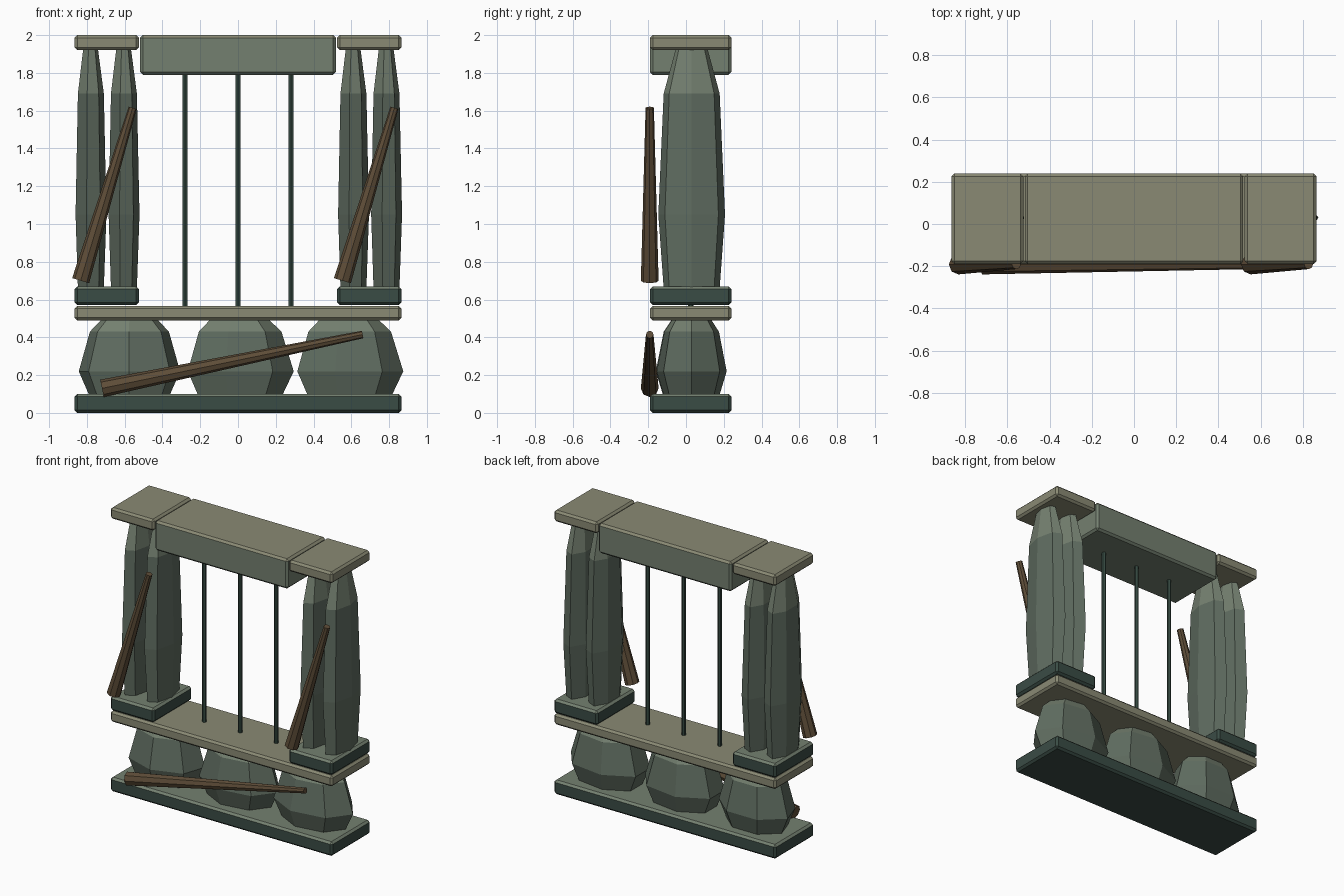
import bpy, bmesh
from math import cos, sin, tau
from mathutils import Vector

if "Cube" in bpy.data.objects:
    bpy.data.objects.remove(bpy.data.objects["Cube"])


def mat(name, hex_code):
    rgb = [int(hex_code[i:i + 2], 16) / 255 for i in (0, 2, 4)]
    m = bpy.data.materials.new(name)
    m.diffuse_color = [((c + 0.055) / 1.055) ** 2.4 for c in rgb] + [1]
    m.use_nodes = True
    m.node_tree.nodes["Principled BSDF"].inputs["Base Color"].default_value = m.diffuse_color
    return m


BEIGE = mat("pale_stone", "8A8A74")
MOSS = mat("mossy_stone", "748070")
ROCK = mat("grey_green_stone", "5F6C60")
DARK = mat("dark_stone", "3A4C45")
IRON = mat("iron", "344840")
WOOD = mat("wood", "5E4D38")
CY = 0.025  # depth centre of the stonework


def finish(name, bm, mats):
    bmesh.ops.recalc_face_normals(bm, faces=bm.faces)
    me = bpy.data.meshes.new(name)
    bm.to_mesh(me)
    bm.free()
    for m in mats:
        me.materials.append(m)
    ob = bpy.data.objects.new(name, me)
    bpy.context.collection.objects.link(ob)
    return ob


def slab(name, x0, x1, z0, z1, side, top):
    """Chamfered block with its own colour on the top face."""
    bm = bmesh.new()
    bmesh.ops.create_cube(bm, size=1)
    for v in bm.verts:
        v.co = ((x0 + x1) / 2 + v.co.x * (x1 - x0), CY + v.co.y * 0.43,
                (z0 + z1) / 2 + v.co.z * (z1 - z0))
    for f in bm.faces:
        f.material_index = int(f.normal.z > 0.5)
    ob = finish(name, bm, [side, top])
    bev = ob.modifiers.new("chamfer", 'BEVEL')
    bev.width, bev.segments = 0.014, 1


def faceted(name, x, rx, ry, profile, turn=0.0, sides=7):
    """Stack of seven-sided rings: profile is (height, scale)."""
    bm = bmesh.new()
    rings = [[bm.verts.new((x + rx * s * cos(turn + tau * i / sides),
                            0.03 + ry * s * sin(turn + tau * i / sides), z))
              for i in range(sides)] for z, s in profile]
    for k, (a, b) in enumerate(zip(rings, rings[1:])):
        for i in range(sides):
            j = (i + 1) % sides
            f = bm.faces.new((a[i], a[j], b[j], b[i]))
            f.material_index = int(k == len(rings) - 2)
    bm.faces.new(rings[0][::-1])
    bm.faces.new(rings[-1]).material_index = 1
    finish(name, bm, [ROCK, MOSS])


def rod(name, p0, p1, r0, r1, sides, material):
    """Straight tapered rod between two points."""
    p0, p1 = Vector(p0), Vector(p1)
    d = p1 - p0
    bm = bmesh.new()
    bmesh.ops.create_cone(bm, cap_ends=True, segments=sides, radius1=r0,
                          radius2=r1, depth=d.length)
    ob = finish(name, bm, [material])
    ob.location = (p0 + p1) / 2
    ob.rotation_mode = 'QUATERNION'
    ob.rotation_quaternion = d.to_track_quat('Z', 'Y')


# Horizontal slabs
slab("base", -0.865, 0.865, 0.0, 0.10, DARK, MOSS)
slab("sill", -0.865, 0.865, 0.49, 0.567, BEIGE, BEIGE)
slab("lintel", -0.518, 0.518, 1.79, 2.0, MOSS, BEIGE)

# Boulders between base and sill
for i, x in enumerate((-0.575, 0, 0.58)):
    faceted(f"boulder_{i + 1}", x, 0.275 if i == 0 else 0.295, 0.19,
            [(0.09, 0.79), (0.22, 1), (0.43, 0.78), (0.495, 0.55)],
            turn=0.22 if i == 0 else 0)

# Paired columns with plinth, cap and leaning beam on each side
for s, side in ((-1, "left"), (1, "right")):
    x0, x1 = sorted((s * 0.525, s * 0.865))
    slab(f"{side}_plinth", x0, x1, 0.57, 0.67, DARK, MOSS)
    slab(f"{side}_cap", x0, x1, 1.92, 2.0, BEIGE, BEIGE)
    for n, dx in enumerate((-0.0875, 0.0875)):
        faceted(f"{side}_column_{n + 1}", s * 0.695 + dx, 0.086, 0.181,
                [(0.66, 0.84), (1.05, 1), (1.69, 0.84), (1.925, 0.48)])
    bx = s * 0.693
    rod(f"{side}_leaning_beam", (bx - 0.14, -0.192, 0.70),
        (bx + 0.135, -0.192, 1.615), 0.047, 0.022, 8, WOOD)

# Fallen beam across the boulders
rod("fallen_beam", (-0.72, -0.192, 0.13), (0.66, -0.192, 0.415),
    0.047, 0.02, 8, WOOD)

# Window bars
for i in range(3):
    x = (i - 1) * 0.28
    rod(f"bar_{i + 1}", (x, CY, 0.56), (x, CY, 1.795), 0.0145, 0.0145, 6, IRON)
